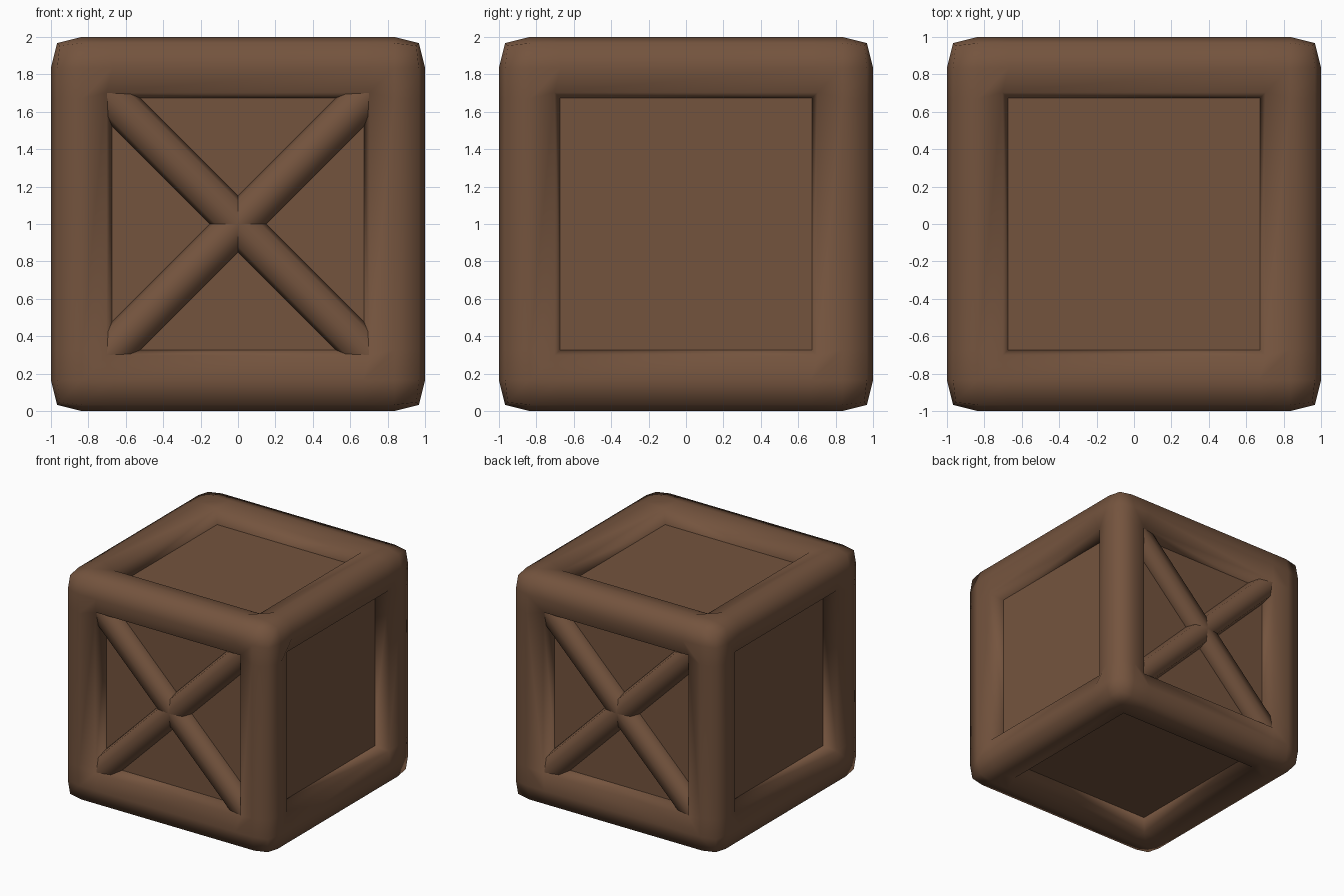
import bpy, bmesh, math
from mathutils import Vector, Matrix

if "Cube" in bpy.data.objects:
    bpy.data.objects.remove(bpy.data.objects["Cube"])

wood = bpy.data.materials.new("brown_wood")
wood.diffuse_color = (0.175, 0.088, 0.048, 1)
wood.use_nodes = True
wood.node_tree.nodes["Principled BSDF"].inputs["Base Color"].default_value = wood.diffuse_color


def finish(bm, name, smooth=None):
    bmesh.ops.recalc_face_normals(bm, faces=bm.faces)
    me = bpy.data.meshes.new(name)
    bm.to_mesh(me)
    bm.free()
    me.materials.append(wood)
    for p in me.polygons:
        p.use_smooth = smooth is not None and smooth(p)
    ob = bpy.data.objects.new(name, me)
    ob.location.z = 1
    bpy.context.collection.objects.link(ob)
    return ob


# Frame: twelve thick beams with rounded eight-sided section, joined at the corners
C, A = 0.835, 0.165
SIGN = (-1, -1, -1, 1, 1, 1)
LOCAL = (1, 0, -1, -1, 0, 1)      # +1 outer side of the beam, -1 inner side


def place(idx):
    loc = [LOCAL[i] for i in idx]
    p, n = loc.count(1), loc.count(-1)
    if p == 3:
        loc = [0.72] * 3
    elif p == 2:
        loc = [0.8 if v == 1 else v for v in loc]
    elif p == 1 and n == 2:
        loc = [0.8 * v for v in loc]
    return Vector([SIGN[i] * (C + A * v) for i, v in zip(idx, loc)])


def solid(cell):
    return all(0 <= c < 5 for c in cell) and cell.count(2) <= 1


bm = bmesh.new()
verts = {}


def vert(idx):
    if idx not in verts:
        verts[idx] = bm.verts.new(place(idx))
    return verts[idx]


for x in range(5):
    for y in range(5):
        for z in range(5):
            if not solid([x, y, z]):
                continue
            for ax in range(3):
                for d in (0, 1):
                    nb = [x, y, z]
                    nb[ax] += 2 * d - 1
                    if solid(nb):
                        continue
                    u, w = (ax + 1) % 3, (ax + 2) % 3
                    ring = []
                    for du, dw in ((0, 0), (1, 0), (1, 1), (0, 1)):
                        i = [x, y, z]
                        i[ax] += d
                        i[u] += du
                        i[w] += dw
                        ring.append(vert(tuple(i)))
                    bm.faces.new(ring)
finish(bm, "crate_frame", lambda p: True)

# Panels: one inner box shows through all six openings
bm = bmesh.new()
bmesh.ops.create_cube(bm, size=1.7)
finish(bm, "panels")

# Cross braces on the front and back
R, HALF = 0.106, 1.02
SECTION = [(1, 0), (.8, .8), (0, 1), (-.8, .8), (-1, 0), (-.8, -.8), (0, -1), (.8, -.8)]


def brace(name, y, angle):
    bm = bmesh.new()
    rot = Matrix.Rotation(angle, 4, 'Y')
    ends = [[bm.verts.new(rot @ Vector((s * HALF, a * R, b * R)) + Vector((0, y, 0)))
             for a, b in SECTION] for s in (-1, 1)]
    for i in range(8):
        j = (i + 1) % 8
        bm.faces.new((ends[0][i], ends[0][j], ends[1][j], ends[1][i]))
    finish(bm, name, lambda p: True)


for side, y in (("front", -0.85), ("back", 0.85)):
    brace(side + "_brace_rising", y, -math.pi / 4)
    brace(side + "_brace_falling", y, math.pi / 4)
